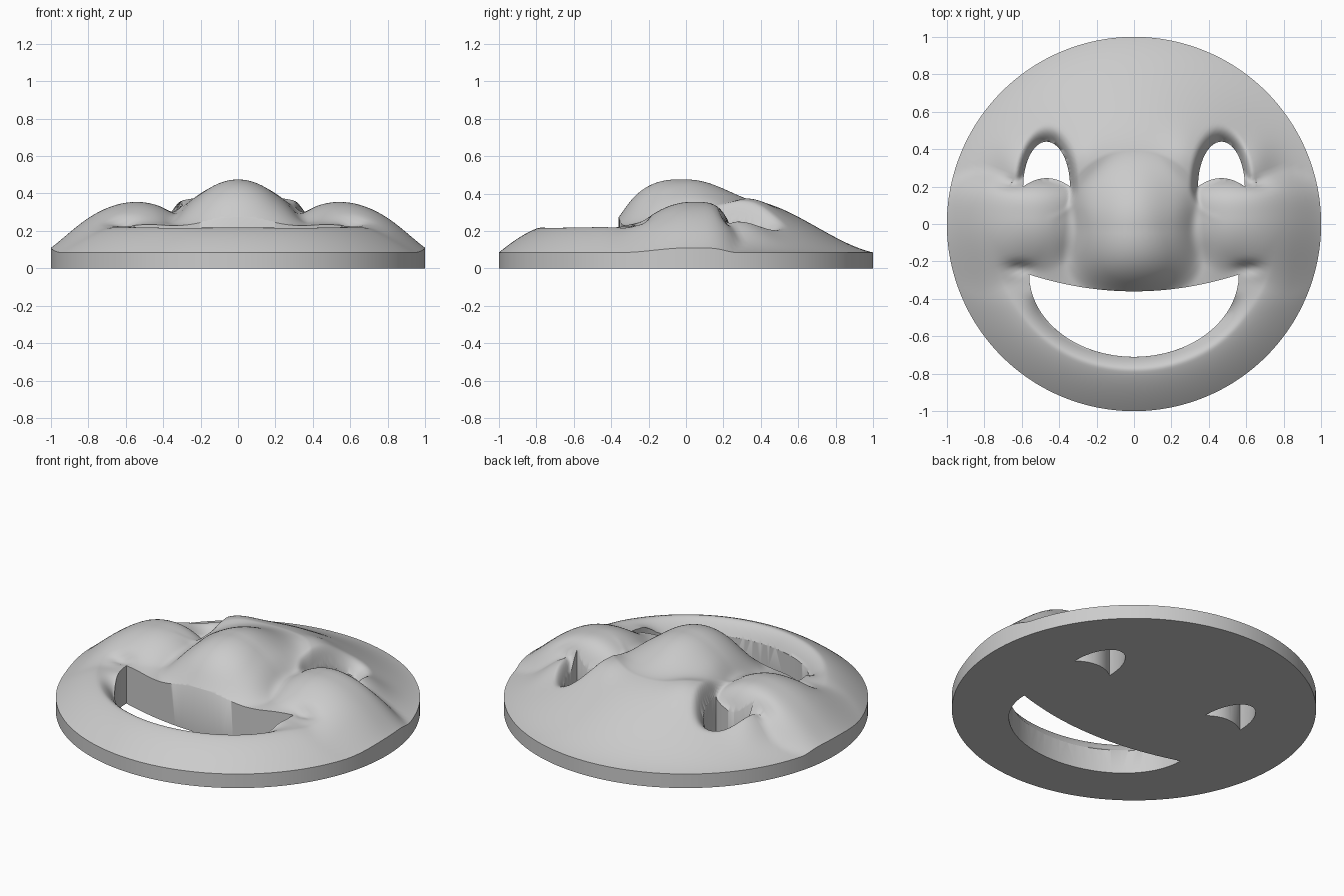
import bpy, bmesh
from math import sin, cos, pi, sqrt, exp, radians

cube = bpy.data.objects.get("Cube")
if cube:
    bpy.data.objects.remove(cube, do_unlink=True)

RIM = 0.085

mat = bpy.data.materials.new("plain grey")
mat.use_nodes = True
GREY = (0.6, 0.6, 0.6, 1)
mat.diffuse_color = GREY
mat.node_tree.nodes["Principled BSDF"].inputs["Base Color"].default_value = GREY


def ease(t):
    t = min(max(t, 0), 1)
    return t * t * (3 - 2 * t)


def smooth_max(a, b, k):
    h = max(k - abs(a - b), 0) / k
    return max(a, b) + h * h * k / 4


def bell(x, y, cx, cy, sx, sy):
    return exp(-((x - cx) / sx) ** 2 - ((y - cy) / sy) ** 2)


def height(x, y):
    """Height of the sculpted face above the ground."""
    x = abs(x)
    r = sqrt(x * x + y * y)
    # forehead dome at the back, low chin ring at the front
    t = min((1 - r) / 0.6, 1)
    forehead = RIM + 0.135 * (t + ease(t))
    chin = RIM + 0.135 * (1 - max(1 - (1 - r) / 0.23, 0) ** 1.4)
    w = ease((y + 0.45) / 0.55)
    z = chin + (forehead - chin) * w
    # brow swellings beside the eye
    z += 0.025 * bell(x, y, 0.27, 0.38, 0.12, 0.12)
    z += 0.03 * bell(x, y, 0.65, 0.32, 0.1, 0.12)
    # hollow around the eye
    e = sqrt(((x - 0.467) / 0.125) ** 2 + ((y - 0.2) / (0.24 if y > 0.2 else 0.12)) ** 2)
    z -= 0.1 * min(max(1.4 - e, 0) / 0.4, 1) ** 2
    # crease between nose and cheek
    z -= 0.09 * bell(x, y, 0.34, -0.03, 0.08, 0.18)
    # puffed cheek, steep towards the eye and fading into the rim
    outer = ease((x - 0.54) / 0.3)
    d = ((x + (r - x) * outer - 0.54) / (0.46 if x > 0.54 else 0.4)) ** 2
    v = y - 0.03
    d += ((v / 0.25) ** 4 if v > 0 else (v / 0.42) ** 2) * (1 - 0.5 * outer)
    cheek = RIM + 0.27 * (1 - d)
    z = smooth_max(z, cheek, 0.03 + 0.07 * outer)
    # broad nose
    n = y if y > 0 else min(y + 0.05, 0)
    nose = 0.475 - 2 * x * x - (1.3 * n * n if n > 0 else 1.35 * n * n + 9 * n ** 4)
    z = smooth_max(z, nose, 0.1)
    # rounded lower lip
    if y < -0.27:
        m = sqrt((x / 0.56) ** 2 + ((y + 0.27) / 0.44) ** 2)
        z -= 0.08 * min(max(1.18 - m, 0) / 0.18, 1) ** 2 * ease((-0.36 - y) / 0.15)
    # little pinches at the ends of the cheek folds
    z -= 0.03 * bell(x, y, 0.66, 0.215, 0.07, 0.025)
    z -= 0.03 * bell(x, y, 0.61, -0.235, 0.07, 0.03)
    return max(z, RIM)


def make_object(name, bm):
    bmesh.ops.recalc_face_normals(bm, faces=bm.faces)
    mesh = bpy.data.meshes.new(name)
    bm.to_mesh(mesh)
    bm.free()
    mesh.materials.append(mat)
    obj = bpy.data.objects.new(name, mesh)
    bpy.context.collection.objects.link(obj)
    return obj


def build_face(segments=192, rings=100):
    bm = bmesh.new()
    centre = bm.verts.new((0, 0, height(0, 0)))
    loops = []
    for i in range(1, rings + 1):
        r = i / rings
        pts = [(r * cos(2 * pi * j / segments), r * sin(2 * pi * j / segments))
               for j in range(segments)]
        loops.append([bm.verts.new((x, y, height(x, y))) for x, y in pts])
    loops.append([bm.verts.new((v.co.x, v.co.y, 0)) for v in loops[-1]])
    for j in range(segments):
        k = (j + 1) % segments
        bm.faces.new((centre, loops[0][j], loops[0][k]))
        for a, b in zip(loops, loops[1:]):
            bm.faces.new((a[j], b[j], b[k], a[k]))
    bm.faces.new(loops[-1])
    return make_object("smiling_face", bm)


def build_cutter(name, outline):
    bm = bmesh.new()
    low = [bm.verts.new((x, y, -0.2)) for x, y in outline]
    high = [bm.verts.new((x, y, 0.8)) for x, y in outline]
    bm.faces.new(low)
    bm.faces.new(high)
    for j in range(len(outline)):
        k = (j + 1) % len(outline)
        bm.faces.new((low[j], low[k], high[k], high[j]))
    obj = make_object(name, bm)
    obj.hide_render = True
    return obj


# outlines of the openings
N = 32
mouth = [(0.56 * cos(pi + pi * i / N), -0.27 + 0.44 * sin(pi + pi * i / N))
         for i in range(N + 1)]
mouth += [(0.56 * t, -0.27 - 0.09 * (1 - t * t))
          for t in (1 - 2 * i / N for i in range(1, N))]
eye = [(0.467 + 0.125 * cos(pi * i / N), 0.2 + 0.24 * sin(pi * i / N))
       for i in range(N + 1)]
eye += [(0.467 + 0.125 * t, 0.2 + 0.045 * (1 - t * t))
        for t in (-1 + 2 * i / N for i in range(1, N))]

face = build_face()
cutters = [build_cutter("mouth_cutter", mouth),
           build_cutter("left_eye_cutter", eye),
           build_cutter("right_eye_cutter", [(-x, y) for x, y in eye])]

# cut the openings and bake the result
for c in cutters:
    mod = face.modifiers.new(c.name, 'BOOLEAN')
    mod.operation = 'DIFFERENCE'
    mod.solver = 'EXACT'
    mod.object = c
bpy.context.view_layer.objects.active = face
face.select_set(True)
for mod in list(face.modifiers):
    bpy.ops.object.modifier_apply(modifier=mod.name)
for c in cutters:
    bpy.data.objects.remove(c, do_unlink=True)
bpy.ops.object.shade_smooth_by_angle(angle=radians(50))
